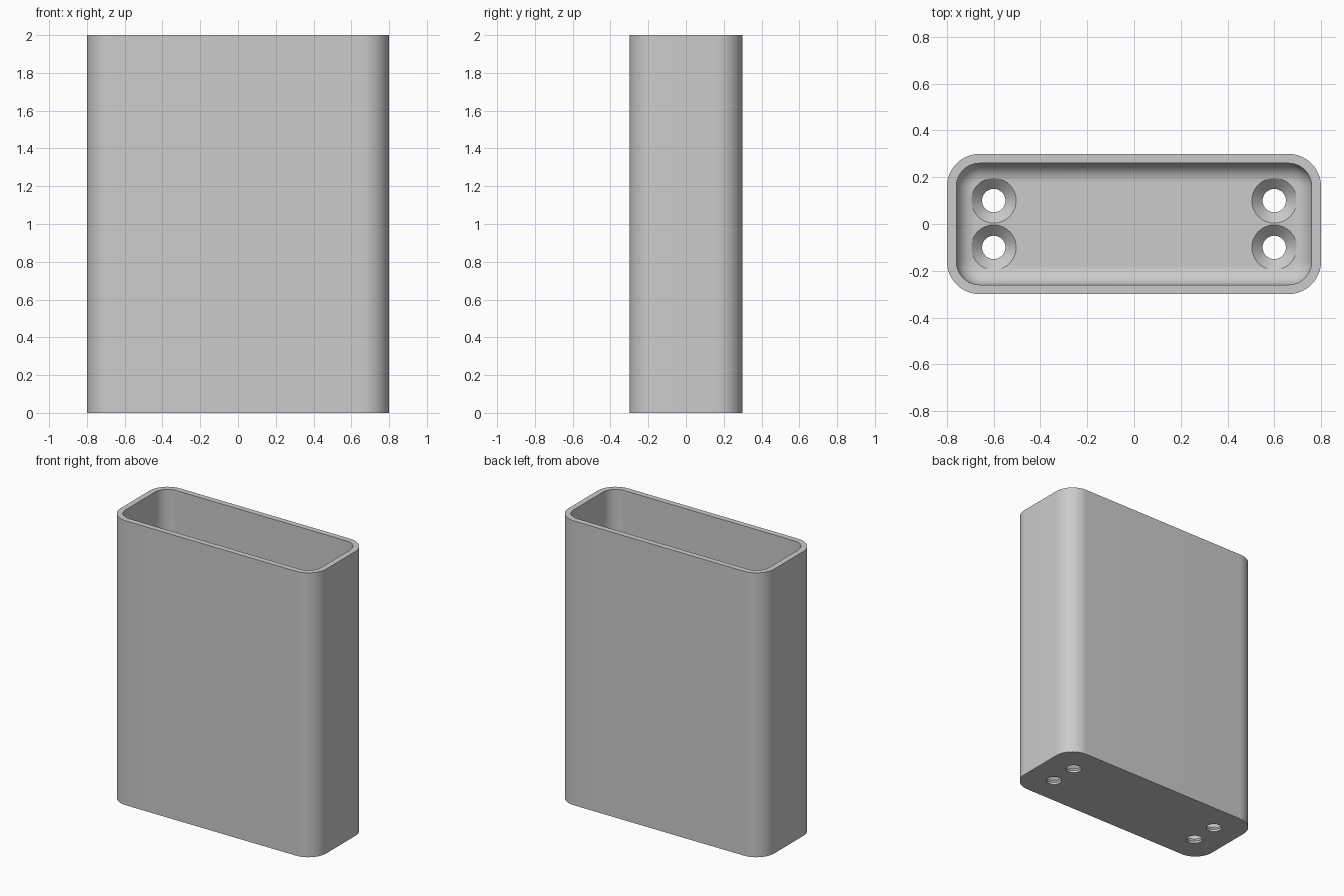
import bpy, bmesh
from math import sin, cos, pi

if "Cube" in bpy.data.objects:
    bpy.data.objects.remove(bpy.data.objects["Cube"])

HALF_X, HALF_Y, HEIGHT = 0.8, 0.3, 2.0
CORNER, WALL, FLOOR, FILLET = 0.14, 0.04, 0.06, 0.08


def rounded_ring(bm, inset, z, steps=16):
    """Loop of vertices around a rounded rectangle, inset from the outer wall."""
    r = CORNER - inset
    ring = []
    for i, (sx, sy) in enumerate([(1, 1), (-1, 1), (-1, -1), (1, -1)]):
        for k in range(steps + 1):
            a = (i + k / steps) * pi / 2
            ring.append(bm.verts.new((sx * (HALF_X - CORNER) + r * cos(a),
                                      sy * (HALF_Y - CORNER) + r * sin(a), z)))
    return ring


def circle_ring(bm, x, y, r, z, sides=48):
    return [bm.verts.new((x + r * cos(2 * pi * k / sides),
                          y + r * sin(2 * pi * k / sides), z)) for k in range(sides)]


def skin(bm, rings):
    """Bridge successive rings and cap both ends."""
    for a, b in zip(rings, rings[1:]):
        n = len(a)
        for k in range(n):
            j = (k + 1) % n
            bm.faces.new((a[k], a[j], b[j], b[k]))
    bm.faces.new(rings[0][::-1])
    bm.faces.new(rings[-1])


def make_object(name, bm):
    bmesh.ops.recalc_face_normals(bm, faces=bm.faces)
    mesh = bpy.data.meshes.new(name)
    bm.to_mesh(mesh)
    bm.free()
    obj = bpy.data.objects.new(name, mesh)
    bpy.context.collection.objects.link(obj)
    return obj


# Open holder: outer wall, rim, inner wall, floor fillet and floor
bm = bmesh.new()
rings = [rounded_ring(bm, 0, 0), rounded_ring(bm, 0, HEIGHT), rounded_ring(bm, WALL, HEIGHT)]
for k in range(11):
    a = k / 10 * pi / 2
    rings.append(rounded_ring(bm, WALL + FILLET * (1 - cos(a)),
                              FLOOR + FILLET * (1 - sin(a))))
skin(bm, rings)
holder = make_object("holder", bm)

# Countersunk screw holes through the floor
bm = bmesh.new()
for x in (-0.6, 0.6):
    for y in (-0.1, 0.1):
        profile = [(0.05, -0.1), (0.05, 0.015), (0.096, FLOOR), (0.096, 0.2)]
        skin(bm, [circle_ring(bm, x, y, r, z) for r, z in profile])
cutter = make_object("screw_hole_cutter", bm)
cutter.hide_render = True

cut = holder.modifiers.new("screw_holes", 'BOOLEAN')
cut.operation = 'DIFFERENCE'
cut.solver = 'EXACT'
cut.object = cutter

bpy.ops.object.select_all(action='DESELECT')
holder.select_set(True)
bpy.context.view_layer.objects.active = holder
bpy.ops.object.modifier_apply(modifier=cut.name)
bpy.data.objects.remove(cutter)
bpy.ops.object.shade_smooth_by_angle(angle=pi / 6)

# Plain grey plastic
grey = bpy.data.materials.new("grey_plastic")
grey.use_nodes = True
colour = (0.6, 0.6, 0.6, 1)
grey.diffuse_color = colour
grey.node_tree.nodes["Principled BSDF"].inputs["Base Color"].default_value = colour
holder.data.materials.clear()
holder.data.materials.append(grey)
